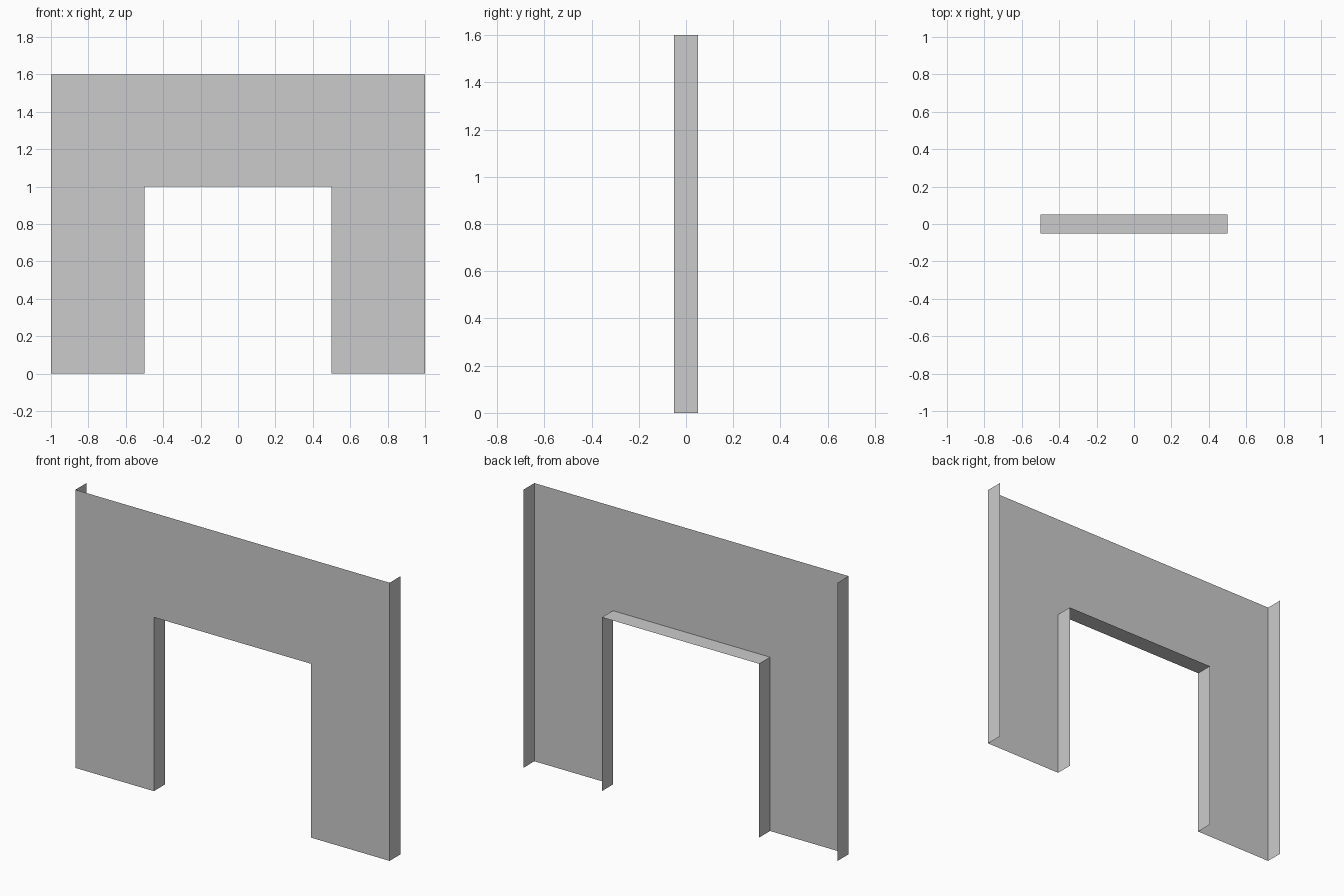
import bpy, bmesh

if "Cube" in bpy.data.objects:
    bpy.data.objects.remove(bpy.data.objects["Cube"])

W, H = 1.0, 1.6        # half width and height of the wall
DW, DH = 0.5, 1.0      # half width and height of the doorway
D = 0.05               # half depth

# Front outline of one half, mirrored into an open-backed doorway panel
half = [(DW, 0), (W, 0), (W, H), (0, H), (0, DH), (DW, DH)]
bm = bmesh.new()
front = bm.faces.new([bm.verts.new((x, -D, z)) for x, z in half])


def returns_back(edge):
    """Outer side, door jamb and lintel edges fold back; top, base and seam do not."""
    a, b = (v.co for v in edge.verts)
    upright = abs(a.x - b.x) < 1e-5 and a.x > 0.01
    lintel = abs(a.z - DH) < 1e-5 and abs(b.z - DH) < 1e-5
    return upright or lintel


# Side, jamb and lintel returns
ret = bmesh.ops.extrude_edge_only(bm, edges=[e for e in bm.edges if returns_back(e)])
verts = [g for g in ret["geom"] if isinstance(g, bmesh.types.BMVert)]
bmesh.ops.translate(bm, vec=(0, 2 * D, 0), verts=verts)
bmesh.ops.recalc_face_normals(bm, faces=bm.faces[:])
front.normal_update()
if front.normal.y > 0:
    bmesh.ops.reverse_faces(bm, faces=bm.faces[:])

mesh = bpy.data.meshes.new("doorway_wall")
bm.to_mesh(mesh)
bm.free()
wall = bpy.data.objects.new("doorway_wall", mesh)
bpy.context.collection.objects.link(wall)

# Left half
mirror = wall.modifiers.new("mirror", "MIRROR")
mirror.use_axis[0] = True
mirror.use_clip = True
